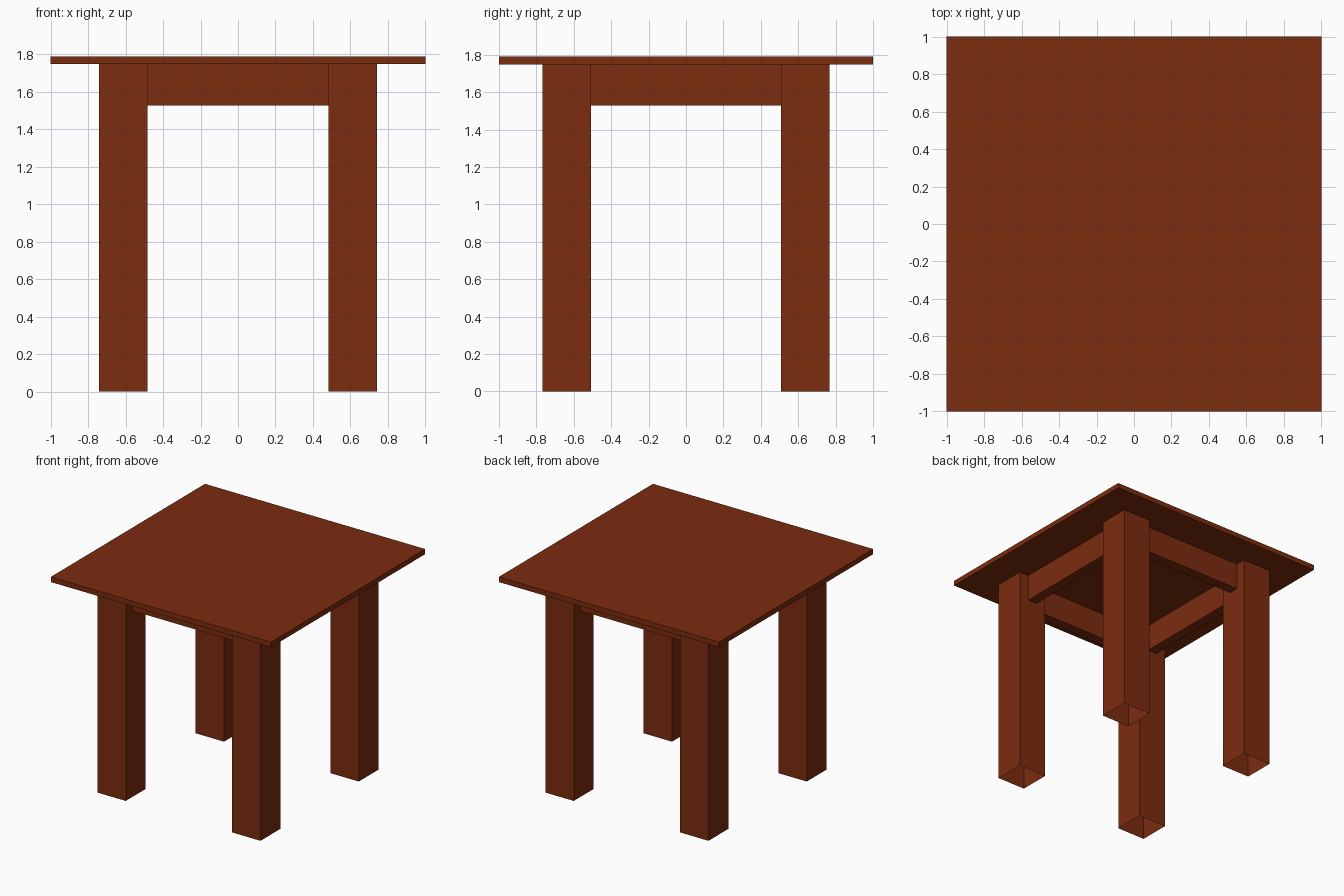
import bpy, bmesh
from mathutils import Vector

if "Cube" in bpy.data.objects:
    bpy.data.objects.remove(bpy.data.objects["Cube"])

wood = bpy.data.materials.new("reddish brown wood")
wood.diffuse_color = (0.2, 0.025, 0.0045, 1)
wood.use_nodes = True
wood.node_tree.nodes["Principled BSDF"].inputs["Base Color"].default_value = wood.diffuse_color

TOP_Z, UNDER_Z, APRON_Z = 1.79, 1.748, 1.528
LEG_X, LEG_Y, LEG_W = 0.612, 0.637, 0.258   # leg centres and width
APRON_T = 0.085


def box(name, lo, hi, open_ends=False):
    """Axis-aligned box; open_ends drops the top and bottom faces."""
    lo, hi = Vector(lo), Vector(hi)
    bm = bmesh.new()
    bmesh.ops.create_cube(bm, size=1)
    for v in bm.verts:
        v.co = (lo + hi) / 2 + v.co * (hi - lo)
    bm.normal_update()
    if open_ends:
        ends = [f for f in bm.faces if abs(f.normal.z) > 0.9]
        bmesh.ops.delete(bm, geom=ends, context='FACES_ONLY')
    mesh = bpy.data.meshes.new(name)
    bm.to_mesh(mesh)
    bm.free()
    mesh.materials.append(wood)
    obj = bpy.data.objects.new(name, mesh)
    bpy.context.collection.objects.link(obj)
    return obj


# Thin square top
box("tabletop", (-1, -1, UNDER_Z), (1, 1, TOP_Z))

h, t = LEG_W / 2, APRON_T / 2

# Four hollow legs, open at the foot
for sx, side in ((-1, "left"), (1, "right")):
    for sy, end in ((-1, "front"), (1, "back")):
        x, y = sx * LEG_X, sy * LEG_Y
        box(f"{end}_{side}_leg", (x - h, y - h, 0), (x + h, y + h, UNDER_Z), True)

# Aprons centred on the legs, running between them
for s, end, side in ((-1, "front", "left"), (1, "back", "right")):
    y, ex = s * LEG_Y, LEG_X - h
    box(f"{end}_apron", (-ex, y - t, APRON_Z), (ex, y + t, UNDER_Z))
    x, ey = s * LEG_X, LEG_Y - h
    box(f"{side}_apron", (x - t, -ey, APRON_Z), (x + t, ey, UNDER_Z))
